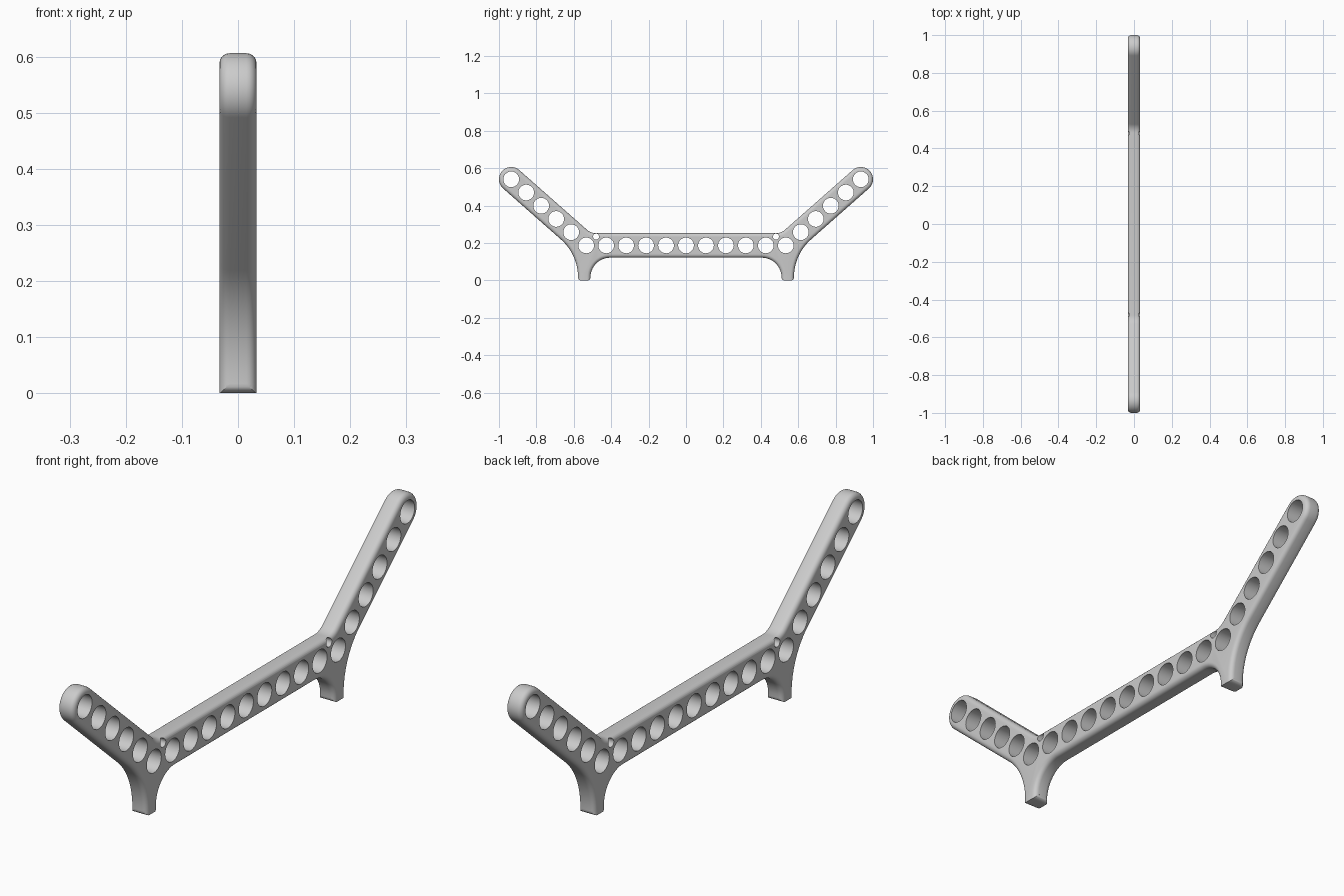
import bpy, bmesh, math
from mathutils import Vector as V

if "Cube" in bpy.data.objects:
    bpy.data.objects.remove(bpy.data.objects["Cube"])

HALF_T, R, HOLE_R, PITCH, BAR_Z = 0.033, 0.0655, 0.042, 0.1067, 0.187
ANGLE = math.radians(41.4)
elbow = V((PITCH * 5, BAR_Z))                       # (y, z) of the bend
along = V((math.cos(ANGLE), math.sin(ANGLE)))
normal = V((-along.y, along.x))
tip = elbow + along * 0.5345


def fillet(a, corner, b, radius, steps=12):
    """Arc tangent to both sides of a corner."""
    u, w = (a - corner).normalized(), (b - corner).normalized()
    half = u.angle(w) / 2
    centre = corner + (u + w).normalized() * radius / math.sin(half)
    t = radius / math.tan(half)
    p, q = corner + u * t - centre, corner + w * t - centre
    sweep = p.angle(q)
    return [centre + (p * math.sin((1 - i / steps) * sweep) + q * math.sin(i / steps * sweep))
            / math.sin(sweep) for i in range(steps + 1)]


def prism(bm, points, half):
    """Closed (y, z) outline extruded along x; returns the new edges of both rims."""
    face = bm.faces.new([bm.verts.new((-half, p[0], p[1])) for p in points])
    rim = list(face.edges)
    ext = bmesh.ops.extrude_face_region(bm, geom=[face], use_keep_orig=True)["geom"]
    bmesh.ops.translate(bm, vec=(2 * half, 0, 0),
                        verts=[g for g in ext if isinstance(g, bmesh.types.BMVert)])
    return rim + [g for g in ext if isinstance(g, bmesh.types.BMEdge)]


def finish(bm, name):
    bmesh.ops.recalc_face_normals(bm, faces=bm.faces)
    mesh = bpy.data.meshes.new(name)
    bm.to_mesh(mesh)
    bm.free()
    obj = bpy.data.objects.new(name, mesh)
    bpy.context.collection.objects.link(obj)
    return obj


# Half outline: bar top, raised arm, round tip, leg, bar underside
leg_in, leg_out, low = 0.511, 0.577, -0.06
top_z, under_z = BAR_Z + R, BAR_Z - R
arm_top, arm_low = elbow + normal * R, elbow - normal * R
c_top = arm_top + along * ((top_z - arm_top.y) / along.y)
c_out = arm_low + along * ((leg_out - arm_low.x) / along.x)
half = fillet(V((0, top_z)), c_top, tip + normal * R, 0.07, 8)
half += [tip + R * V((math.cos(a), math.sin(a)))
         for a in (ANGLE + math.pi / 2 - math.pi * i / 24 for i in range(25))]
half += fillet(tip - normal * R, c_out, V((leg_out, low)), 0.27)
half += [V((leg_out, low)), V((leg_in, low))]
half += fillet(V((leg_in, low)), V((leg_in, under_z)), V((0, under_z)), 0.106)

# Rounded frame
bm = bmesh.new()
rims = prism(bm, half + [V((-p.x, p.y)) for p in reversed(half)], HALF_T)
bmesh.ops.bevel(bm, geom=rims, offset=0.018, segments=5, profile=0.5, affect='EDGES')
frame = finish(bm, "frame")

# Cutters: row of holes, arm holes, small elbow holes, foot ends
bm = bmesh.new()


def hole(y, z, radius, n):
    prism(bm, [(y + radius * math.cos(2 * math.pi * i / n),
                z + radius * math.sin(2 * math.pi * i / n)) for i in range(n)], 0.1)


for i in range(-5, 6):
    hole(i * PITCH, BAR_Z, HOLE_R, 40)
for s in (-1, 1):
    for k in range(1, 6):
        p = elbow + (tip - elbow) * k / 5
        hole(s * p.x, p.y, HOLE_R, 40)
    hole(s * 0.481, 0.234, 0.016, 20)
    r = 0.016
    arc = [(r * math.sin(a), r - r * math.cos(a)) for a in (math.pi / 2 * i / 5 for i in range(6))]
    sole = [(0.45, -0.1), (0.45, r)] + [(leg_in + r - a, b) for a, b in reversed(arc)]
    sole += [(leg_out - r + a, b) for a, b in arc] + [(0.65, r), (0.65, -0.1)]
    prism(bm, [(s * y, z) for y, z in sole], 0.1)
cutter = finish(bm, "hole_cutter")
cutter.hide_render = True

bpy.context.view_layer.objects.active = frame
frame.select_set(True)
mod = frame.modifiers.new("holes", 'BOOLEAN')
mod.operation, mod.solver, mod.object = 'DIFFERENCE', 'EXACT', cutter
bpy.ops.object.modifier_apply(modifier=mod.name)
bpy.data.objects.remove(cutter)

grey = bpy.data.materials.new("light grey")
grey.diffuse_color = (0.6, 0.6, 0.6, 1)
grey.use_nodes = True
grey.node_tree.nodes["Principled BSDF"].inputs["Base Color"].default_value = grey.diffuse_color
frame.data.materials.clear()
frame.data.materials.append(grey)
bpy.ops.object.shade_smooth_by_angle(angle=math.radians(30))
